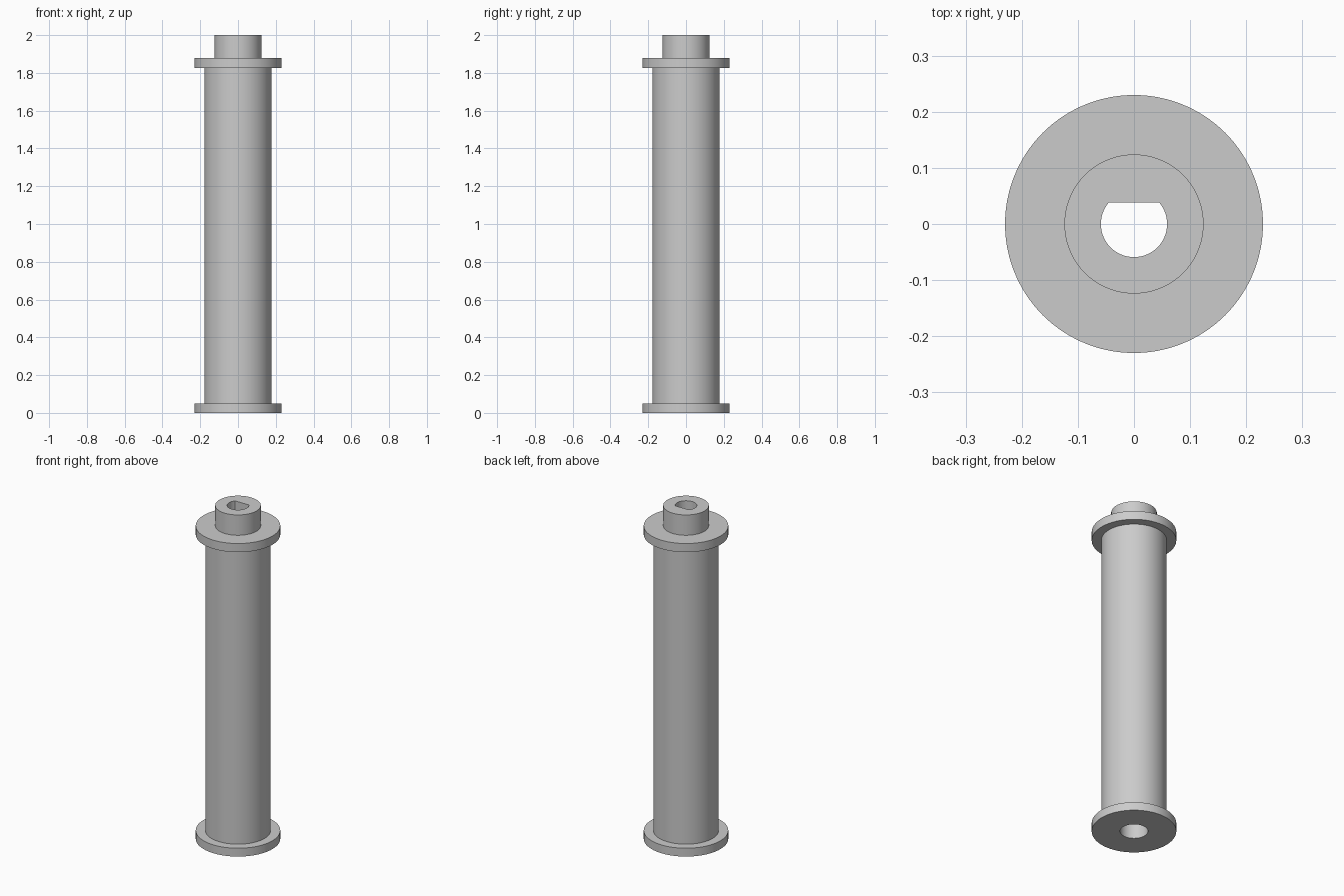
import bpy, bmesh, math

cube = bpy.data.objects.get("Cube")
if cube:
    bpy.data.objects.remove(cube, do_unlink=True)

SIDES = 72
FLAT = 0.038          # y of the flat in the keyed socket
BORE, KEY = 0.076, 0.059
KEY_START = 1.6       # height where the bore narrows to the keyed socket

grey = bpy.data.materials.new("plain grey")
grey.use_nodes = True
colour = (0.6, 0.6, 0.6, 1)
grey.diffuse_color = colour
grey.node_tree.nodes["Principled BSDF"].inputs["Base Color"].default_value = colour


def ring(bm, radius, z, keyed=False):
    """One loop of vertices; keyed loops are cut off at the flat."""
    verts = []
    for i in range(SIDES):
        a = math.tau * i / SIDES
        y = radius * math.sin(a)
        verts.append(bm.verts.new((radius * math.cos(a), min(y, FLAT) if keyed else y, z)))
    return verts


def lathe(name, profile):
    """Closed profile of (radius, z, keyed) turned around z."""
    bm = bmesh.new()
    rings = [ring(bm, *p) for p in profile]
    for k, low in enumerate(rings):
        high = rings[(k + 1) % len(rings)]
        for i in range(SIDES):
            j = (i + 1) % SIDES
            bm.faces.new((low[i], low[j], high[j], high[i]))
    bmesh.ops.recalc_face_normals(bm, faces=bm.faces)
    mesh = bpy.data.meshes.new(name)
    bm.to_mesh(mesh)
    bm.free()
    mesh.materials.append(grey)
    obj = bpy.data.objects.new(name, mesh)
    bpy.context.collection.objects.link(obj)
    bpy.ops.object.select_all(action="DESELECT")
    obj.select_set(True)
    bpy.context.view_layer.objects.active = obj
    bpy.ops.object.shade_smooth_by_angle(angle=math.radians(30))


# Flanged roller: outside from bottom to top, then down through the bore
lathe("flanged_roller", [
    (BORE, 0, False),
    (0.23, 0, False), (0.23, 0.05, False),              # bottom flange
    (0.178, 0.05, False), (0.178, 1.826, False),        # barrel
    (0.23, 1.826, False), (0.23, 1.878, False),         # top flange
    (0.124, 1.878, False), (0.124, 2, False),           # hub
    (KEY, 2, True), (KEY, KEY_START, True),             # keyed socket
    (BORE, KEY_START, False),                           # round bore
])
